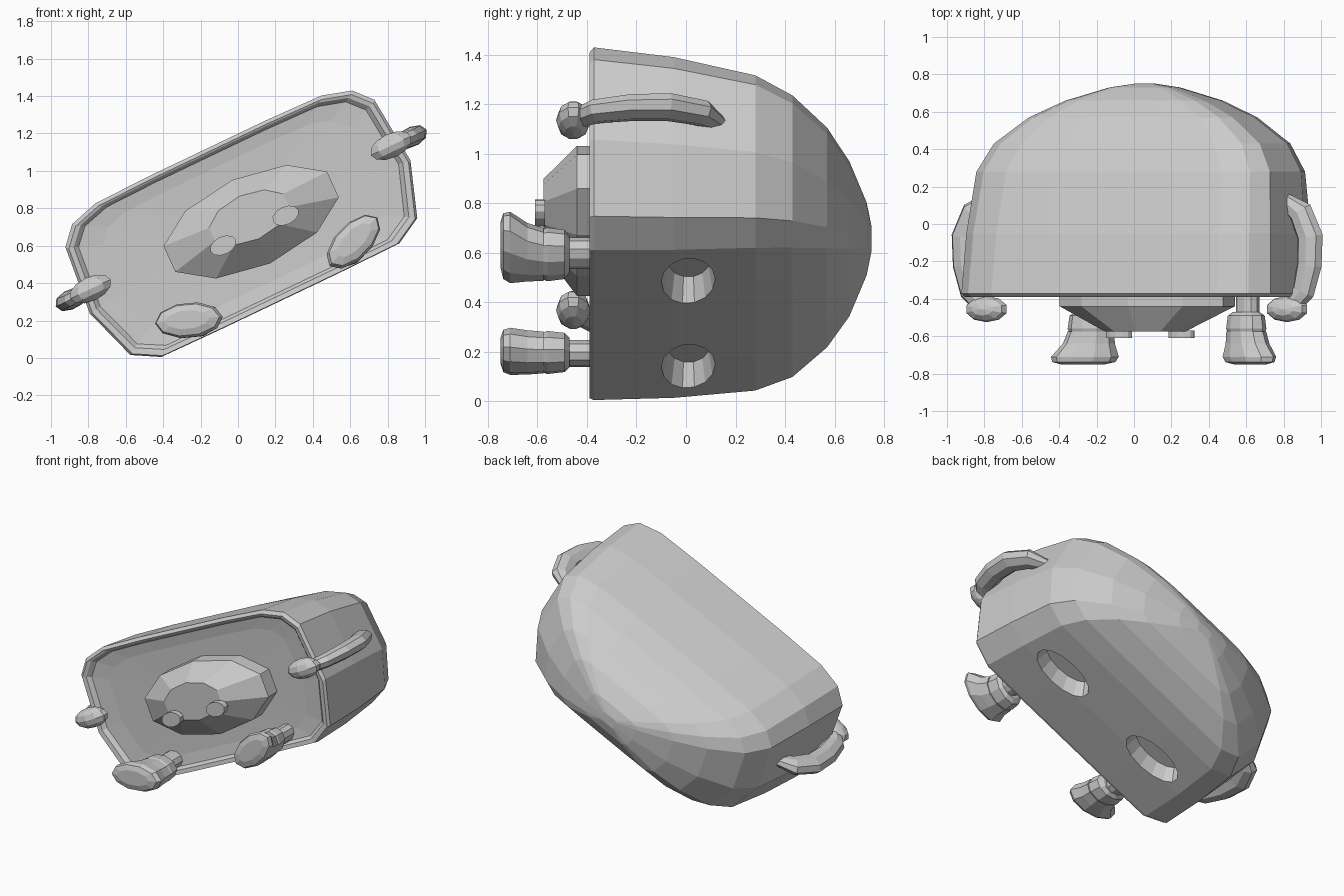
import bpy, bmesh
from math import cos, sin, pi, radians
from mathutils import Matrix, Vector

cube = bpy.data.objects.get("Cube")
if cube:
    bpy.data.objects.remove(cube, do_unlink=True)

# Whole figure leans sideways: parts are built upright, then tilted by this matrix
LEAN = Matrix.Translation((0.03, 0, 0.72)) @ Matrix.Rotation(radians(-25.5), 4, 'Y')

grey = bpy.data.materials.new("plain grey")
grey.use_nodes = True
grey.diffuse_color = (0.6, 0.6, 0.6, 1)
grey.node_tree.nodes["Principled BSDF"].inputs["Base Color"].default_value = (0.6, 0.6, 0.6, 1)


def finish(bm, name):
    bmesh.ops.recalc_face_normals(bm, faces=bm.faces)
    mesh = bpy.data.meshes.new(name)
    bm.to_mesh(mesh)
    bm.free()
    mesh.materials.append(grey)
    ob = bpy.data.objects.new(name, mesh)
    ob.matrix_world = LEAN
    bpy.context.collection.objects.link(ob)
    return ob


def circle(n, phase=0.0):
    return [(cos(2 * pi * (i + phase) / n), sin(2 * pi * (i + phase) / n)) for i in range(n)]


def loft(name, rings):
    """Join rings of points into a closed skin."""
    bm = bmesh.new()
    loops = [[bm.verts.new(p) for p in ring] for ring in rings]
    for a, b in zip(loops, loops[1:]):
        for i in range(len(a)):
            j = (i + 1) % len(a)
            bm.faces.new((a[i], a[j], b[j], b[i]))
    bm.faces.new(loops[0])
    bm.faces.new(loops[-1])
    return finish(bm, name)


def slice_y(outline, y, cx, cz, sx, sz, turn=0):
    """Outline scaled, turned and placed across the y axis."""
    c, s = cos(radians(turn)), sin(radians(turn))
    return [Vector((cx + u * sx * c - v * sz * s, y, cz + u * sx * s + v * sz * c))
            for u, v in outline]


# Body: rounded block with a nearly flat face set just inside the rim, and a domed back
right_half = [(0, -0.46), (0.35, -0.46), (0.705, -0.456), (0.85, -0.375), (0.95, -0.08),
              (0.915, 0.295), (0.83, 0.39), (0.67, 0.437), (0.35, 0.445), (0, 0.445)]
outline = right_half + [(-x, z) for x, z in right_half[-2:0:-1]]
face_rows = [(-0.345, 0.4, 0.35, 0), (-0.35, 0.8, 0.75, 0), (-0.36, 0.93, 0.9, 0),
             (-0.385, 0.955, 0.935, 0)]
body_rows = [(-0.39, 0.985, 0.975, -0.008), (-0.372, 1, 1, 0), (-0.05, 0.985, 0.95, -0.018),
             (0.28, 0.95, 0.845, -0.045), (0.43, 0.86, 0.745, -0.06), (0.57, 0.66, 0.59, -0.065),
             (0.66, 0.45, 0.43, -0.07), (0.73, 0.2, 0.21, -0.07), (0.75, 0.06, 0.07, -0.07)]
body = loft("body", [slice_y(outline, y, 0, dz, sx, sz)
                     for y, sx, sz, dz in face_rows + body_rows])

# Snout: short ten-sided block tapering forward
oval = circle(10, 0.5)
loft("snout", [slice_y(oval, y, 0.04, z, sx, sz, -1) for y, z, sx, sz in (
    (-0.33, -0.01, 0.505, 0.245), (-0.44, -0.01, 0.505, 0.245), (-0.575, 0.015, 0.23, 0.125))])

# Limbs, nostrils and leg openings on both sides
for side, label in ((1, "left"), (-1, "right")):
    loft(label + "_nostril", [slice_y(circle(12), y, 0.035 + side * 0.185, -0.06, 0.075, 0.048)
                              for y in (-0.57, -0.61)])

    # Leg with ankle cuff and a foot flaring outward and up
    leg_rows = [(-0.32, 0.47, -0.36, 0.07, 0.055), (-0.5, 0.47, -0.36, 0.07, 0.055)]
    cuff_rows = [(-0.47, 0.46, -0.36, 0.08, 0.06), (-0.49, 0.46, -0.36, 0.115, 0.08),
                 (-0.56, 0.46, -0.36, 0.125, 0.088), (-0.595, 0.46, -0.36, 0.11, 0.075)]
    foot_rows = [(-0.575, 0.46, -0.36, 0.125, 0.085), (-0.64, 0.47, -0.355, 0.14, 0.09),
                 (-0.71, 0.487, -0.342, 0.182, 0.095), (-0.738, 0.492, -0.338, 0.17, 0.085),
                 (-0.75, 0.495, -0.335, 0.12, 0.05)]
    for part, rows in (("_leg", leg_rows), ("_cuff", cuff_rows), ("_foot", foot_rows)):
        loft(label + part, [slice_y(circle(10), y, side * x, z, sx, sz, side * 20)
                            for y, x, z, sx, sz in rows])

    # Arm lying along the body side
    path = [(0.87, 0.13, 0.04), (0.97, 0.06, 0.07), (1.025, -0.07, 0.075),
            (1.02, -0.22, 0.072), (0.985, -0.36, 0.065), (0.92, -0.43, 0.055)]
    rings = []
    for i, (x, y, r) in enumerate(path):
        a, b = path[max(i - 1, 0)], path[min(i + 1, len(path) - 1)]
        t = Vector((b[0] - a[0], b[1] - a[1])).normalized()
        rings.append([Vector((side * (x - t.y * u * r), y + t.x * u * r, 0.03 + v * r * 0.7))
                      for u, v in circle(8)])
    loft(label + "_arm", rings)

    # Hand: stretched ball
    bm = bmesh.new()
    bmesh.ops.create_uvsphere(bm, u_segments=10, v_segments=6, radius=1,
                              matrix=Matrix.Translation((side * 0.89, -0.455, 0.035))
                              @ Matrix.Diagonal((0.125, 0.07, 0.065, 1)))
    finish(bm, label + "_hand")

    # Oval recess in the underside
    bm = bmesh.new()
    bmesh.ops.create_cone(bm, cap_ends=True, segments=14, radius1=1, radius2=0.75, depth=0.16,
                          matrix=Matrix.Translation((side * 0.4, 0.01, -0.43))
                          @ Matrix.Diagonal((0.23, 0.12, 1, 1)))
    cutter = finish(bm, label + "_leg_recess_cutter")
    cutter.hide_render = True
    cutter.display_type = 'WIRE'
    cut = body.modifiers.new(label + " recess", 'BOOLEAN')
    cut.operation = 'DIFFERENCE'
    cut.solver = 'EXACT'
    cut.object = cutter
